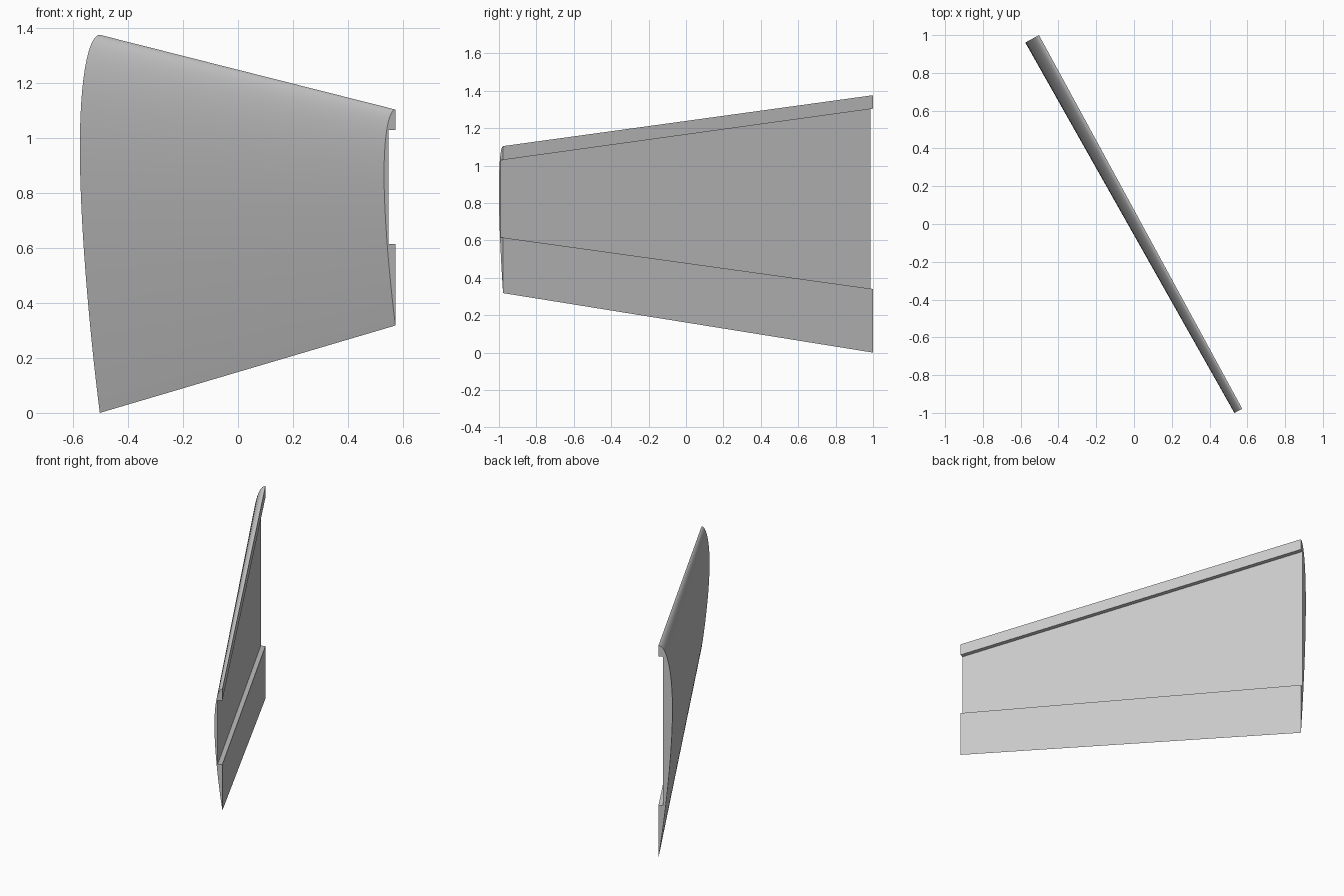
import bpy, bmesh, math
from mathutils import Vector

cube = bpy.data.objects.get("Cube")
if cube:
    bpy.data.objects.remove(cube, do_unlink=True)

grey = bpy.data.materials.new("plain grey")
grey.use_nodes = True
grey.diffuse_color = (0.6, 0.6, 0.6, 1)
grey.node_tree.nodes["Principled BSDF"].inputs["Base Color"].default_value = (0.6, 0.6, 0.6, 1)

STEPS = 40              # segments along the curved skin
CHANNEL_DEPTH = 0.028   # depth of the channel in the flat back


def thickness(f):
    """Half thickness of a symmetric airfoil at chord fraction f."""
    return 0.6 * (0.2969 * math.sqrt(f) - 0.126 * f - 0.3516 * f**2
                  + 0.2843 * f**3 - 0.1036 * f**4)


def section(top, bottom, channel_top, channel_bottom):
    """Closed (outward, z) outline: curved skin, then flat back with a channel."""
    chord = top - bottom
    skin = []
    for i in range(STEPS + 1):
        f = (1 - math.cos(math.pi * i / STEPS)) / 2
        skin.append((max(0, thickness(f)) * chord, top - f * chord))
    back = [(0, channel_bottom), (CHANNEL_DEPTH, channel_bottom),
            (CHANNEL_DEPTH, channel_top), (0, channel_top)]
    return skin + back


# Back edge of each end of the panel, and the direction the skin bulges
root = Vector((-0.503, 1.0, 0))
tip = Vector((0.573, -0.978, 0))
span = (tip - root).normalized()
outward = Vector((span.y, -span.x, 0))

# Loft the panel between the two end sections
bm = bmesh.new()
rings = []
for origin, outline in ((root, section(1.376, 0, 1.304, 0.34)),
                        (tip, section(1.104, 0.318, 1.03, 0.615))):
    rings.append([bm.verts.new(origin + outward * d + Vector((0, 0, z)))
                  for d, z in outline])
a, b = rings
for i in range(len(a)):
    j = (i + 1) % len(a)
    bm.faces.new((a[i], a[j], b[j], b[i]))
bm.faces.new(a)
bm.faces.new(b[::-1])
bmesh.ops.recalc_face_normals(bm, faces=bm.faces)

mesh = bpy.data.meshes.new("wing_panel")
bm.to_mesh(mesh)
bm.free()
mesh.materials.append(grey)
panel = bpy.data.objects.new("wing_panel", mesh)
bpy.context.collection.objects.link(panel)

# Smooth skin, crisp edges
for obj in bpy.context.selected_objects:
    obj.select_set(False)
panel.select_set(True)
bpy.context.view_layer.objects.active = panel
bpy.ops.object.shade_smooth_by_angle(angle=math.radians(30))
